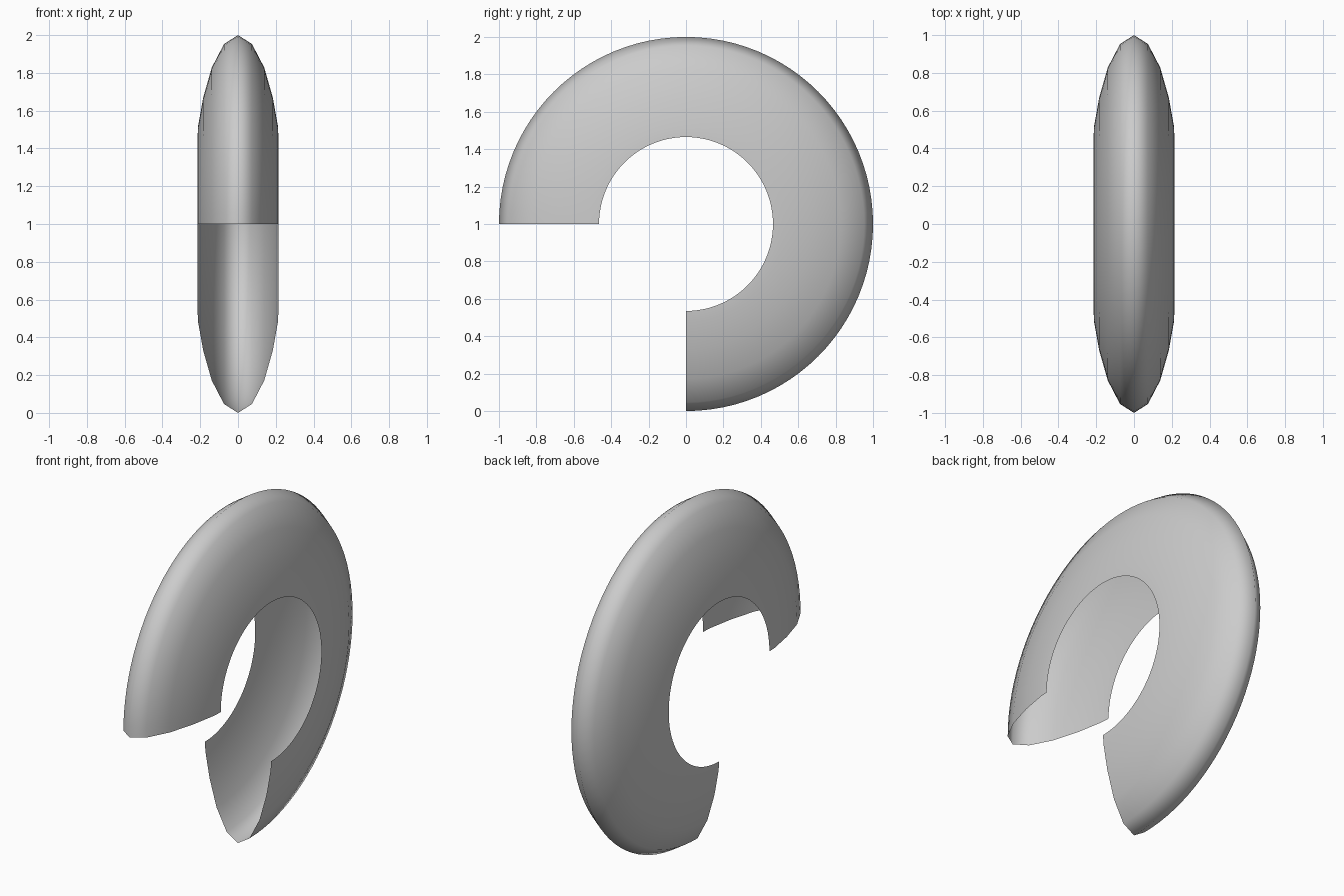
import bpy, bmesh, math
from mathutils import Matrix, Vector

if "Cube" in bpy.data.objects:
    bpy.data.objects.remove(bpy.data.objects["Cube"])

# Half cross-section of the hollow shell: (half width, radius)
half = [(0.0, 1.0), (0.074, 0.953), (0.139, 0.828), (0.184, 0.67), (0.211, 0.52), (0.214, 0.465)]
profile = [(-x, r) for x, r in reversed(half[1:])] + half

# Open ring: the profile spun three quarters of a turn about the x axis
bm = bmesh.new()
centre = Vector((0, 0, 1))
verts = [bm.verts.new((x, -r, 1)) for x, r in profile]
edges = [bm.edges.new(pair) for pair in zip(verts, verts[1:])]
bmesh.ops.spin(bm, geom=verts + edges, cent=centre, axis=(1, 0, 0),
               angle=-math.radians(270), steps=72)
bmesh.ops.recalc_face_normals(bm, faces=bm.faces)

# Make the shell face outwards
bm.faces.ensure_lookup_table()
top = max(bm.faces, key=lambda f: f.calc_center_median().z)
if top.normal.z < 0:
    bmesh.ops.reverse_faces(bm, faces=bm.faces)
for f in bm.faces:
    f.smooth = True

mesh = bpy.data.meshes.new("open_ring_shell")
bm.to_mesh(mesh)
bm.free()
ring = bpy.data.objects.new("open_ring_shell", mesh)
bpy.context.collection.objects.link(ring)
